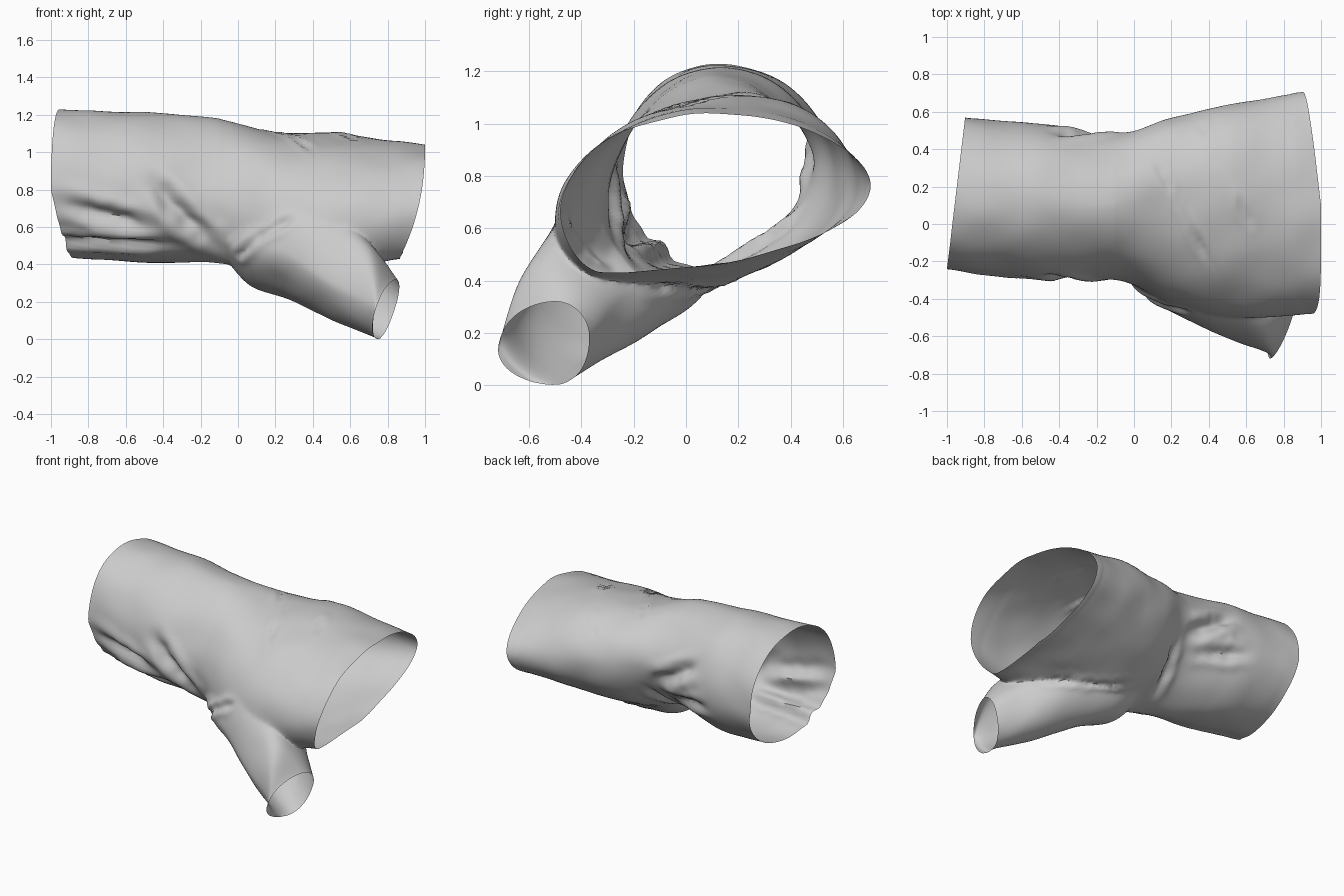
import bpy, bmesh, math
from mathutils import Vector, noise

cube = bpy.data.objects.get("Cube")
if cube:
    bpy.data.objects.remove(cube)

cloth = bpy.data.materials.new("grey cloth")
cloth.use_nodes = True
cloth.diffuse_color = (0.6, 0.6, 0.6, 1)
cloth.node_tree.nodes["Principled BSDF"].inputs["Base Color"].default_value = (0.6, 0.6, 0.6, 1)

AROUND = 112
PER_SPAN = 24


def section(x, front, top, back, bottom, power=1, tilt=None):
    """Ring of four curved quarters through its (y, z) extremes; tilt leans the rim along x."""
    ring = []
    for j in range(AROUND):
        a = 2 * math.pi * j / AROUND
        c, s = math.cos(a), math.sin(a)
        side = front if c > 0 else back
        cap = top if s > 0 else bottom
        y = cap[0] + (side[0] - cap[0]) * abs(c) ** power
        z = side[1] + (cap[1] - side[1]) * abs(s) ** power
        ring.append(Vector((x + (tilt(y, z) if tilt else 0), y, z)))
    return ring


def spline(a, b, c, d, t):
    return b + 0.5 * t * (c - a + t * (2 * a - 5 * b + 4 * c - d + t * (3 * (b - c) + d - a)))


def loft(name, rings):
    """Closed tube running smoothly through the rings, one polygon capping each end."""
    bm = bmesh.new()
    last = len(rings) - 1
    rows = []
    for q in range(last * PER_SPAN + 1):
        i = min(q // PER_SPAN, last - 1)
        t = q / PER_SPAN - i
        near = (rings[max(i - 1, 0)], rings[i], rings[i + 1], rings[min(i + 2, last)])
        rows.append([bm.verts.new(spline(*p, t)) for p in zip(*near)])
    for r0, r1 in zip(rows, rows[1:]):
        for j in range(AROUND):
            n = (j + 1) % AROUND
            bm.faces.new((r0[j], r0[n], r1[n], r1[j]))
    bm.faces.new(rows[0])
    bm.faces.new(rows[-1])
    bmesh.ops.recalc_face_normals(bm, faces=bm.faces)
    mesh = bpy.data.meshes.new(name)
    bm.to_mesh(mesh)
    bm.free()
    mesh.materials.append(cloth)
    obj = bpy.data.objects.new(name, mesh)
    bpy.context.collection.objects.link(obj)
    return obj


# Body tube, from the narrow opening to the wide opening
body = loft("cloth_sleeve", [
    section(-1, (-.24, .82), (.12, 1.23), (.57, .8), (.15, .44),
            tilt=lambda y, z: .12 * (y + .24) + .2 * max(0, .8 - z)),
    section(-.5, (-.29, .74), (.13, 1.21), (.53, .8), (.1, .41)),
    section(-.1, (-.3, .72), (.1, 1.18), (.48, .86), (-.1, .41), 1.15),
    section(.2, (-.42, .64), (.18, 1.11), (.57, .82), (-.18, .34)),
    section(.55, (-.5, .62), (.22, 1.1), (.65, .78), (-.28, .38)),
    section(1, (-.48, .67), (.08, 1.04), (.71, .76), (-.32, .43), 1.05,
            lambda y, z: -.4 * max(0, 1.04 - z) ** 2.2 - .12 * max(0, y - .1)),
])

# Short branch spreading out of the body, forward and down
branch = loft("branch_tube", [
    section(-.08, (-.24, .55), (-.15, .72), (0, .55), (-.12, .46)),
    section(.06, (-.38, .5), (-.2, .75), (.12, .5), (-.12, .29), 1.15),
    section(.25, (-.5, .46), (-.3, .8), (.1, .47), (-.16, .22), 1.15),
    section(.5, (-.61, .3), (-.4, .68), (0, .44), (-.38, .1), 1.2),
    section(.7, (-.69, .2), (-.49, .52), (-.24, .34), (-.48, .02), 1.1),
    section(.785, (-.72, .14), (-.5, .32), (-.37, .18), (-.5, 0),
            tilt=lambda y, z: .3 * (y + .545) + .3 * (z - .16)),
])

# Join the tubes into one skin
union = body.modifiers.new("join", "BOOLEAN")
union.operation = "UNION"
union.solver = "EXACT"
union.object = branch
bpy.context.view_layer.objects.active = body
bpy.ops.object.modifier_apply(modifier="join")
bpy.data.objects.remove(branch)

# Creases: start, end, size
FOLDS = [
    ((-.45, -.3, .84), (-.12, -.28, .46), .045),  # front diagonal
    ((-.95, -.2, .74), (-.5, -.28, .6), .04),     # narrow end, front
    ((-1, -.08, .53), (-.4, -.2, .5), .035),      # narrow end, underneath
    ((-.04, -.3, .42), (.28, -.48, .65), .022),   # branch root
    ((.14, .28, 1.1), (.4, -.2, 1.02), .018),     # top wrinkles
    ((.37, .5, 1.0), (.64, -.03, 1.09), .018),
    ((-.4, .5, .95), (-.1, .46, .75), .04),       # back
    ((-.5, .53, .7), (-.15, .42, .62), .035),
    ((.7, -.15, .37), (.1, .2, .4), .02),         # underside
    ((-.1, .1, .43), (0, .42, .65), .025),
]

bm = bmesh.new()
bm.from_mesh(body.data)
# Open the ends
bmesh.ops.delete(bm, geom=[f for f in bm.faces if len(f.verts) > 30], context="FACES")
bmesh.ops.remove_doubles(bm, verts=bm.verts, dist=0.002)
# Relax the seam between the tubes
inner = [v for v in bm.verts if not v.is_boundary and -0.1 < v.co.x < 0.85]
for _ in range(12):
    bmesh.ops.smooth_vert(bm, verts=inner, factor=0.5, use_axis_x=True, use_axis_y=True, use_axis_z=True)
bm.normal_update()
# Press the creases and a little unevenness into the cloth
moves = []
for v in bm.verts:
    h = 0.008 * noise.noise(v.co * 5)
    for start, end, size in FOLDS:
        a, b = Vector(start), Vector(end)
        t = (v.co - a).dot(b - a) / (b - a).length_squared
        d = (v.co - a.lerp(b, t)).length + 0.012 * noise.noise(v.co * 14)
        fade = math.exp(-min(abs(2 * t - 1), 4) ** 4)
        h -= size * fade * (math.exp(-(d / size) ** 2) - 0.4 * math.exp(-(d / size - 2) ** 2))
    moves.append(v.normal * h)
for v, m in zip(bm.verts, moves):
    v.co += m
bm.to_mesh(body.data)
bm.free()

body.select_set(True)
bpy.ops.object.shade_smooth_by_angle(angle=math.radians(50))
